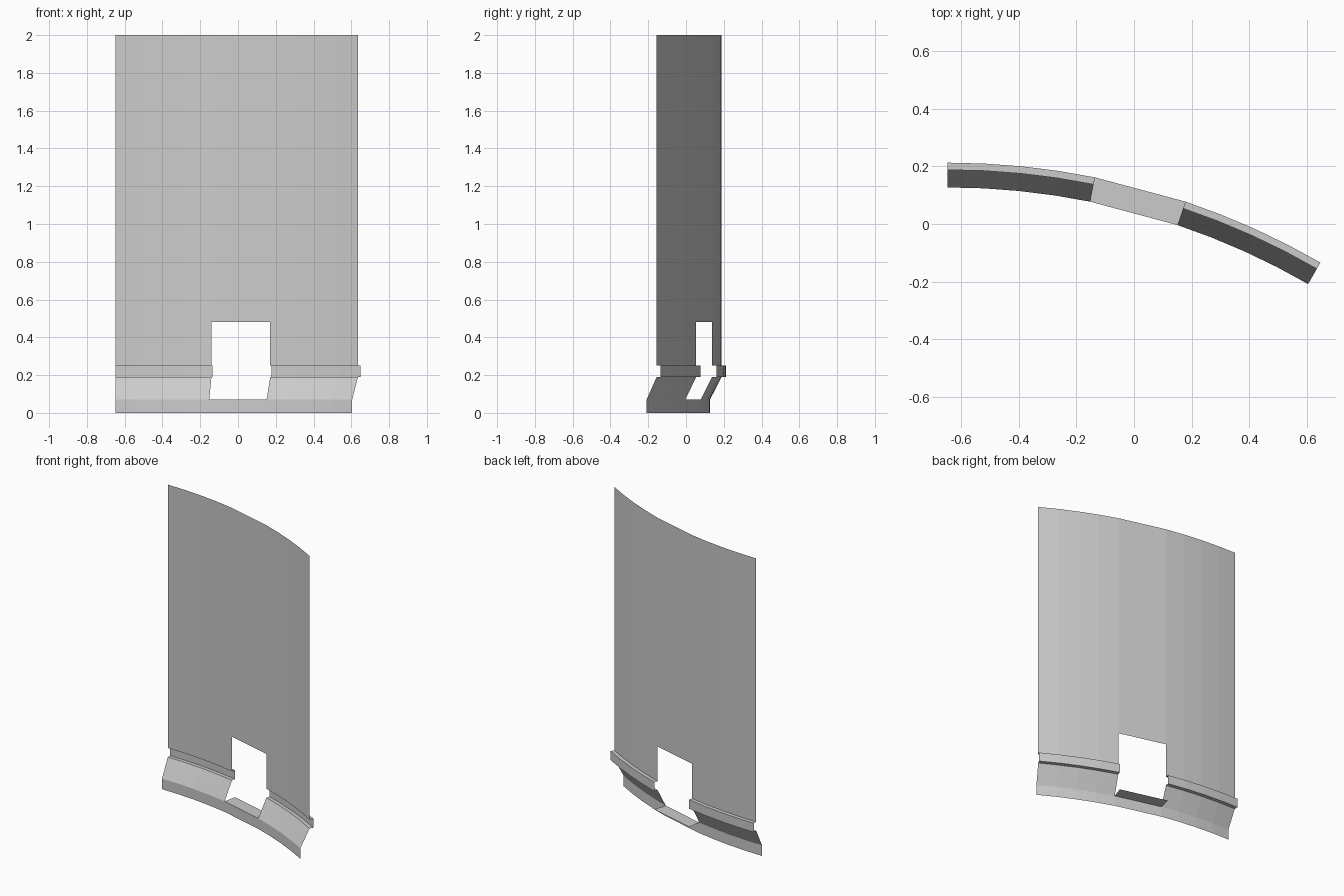
import bpy, bmesh
from math import sin, cos, radians

if "Cube" in bpy.data.objects:
    bpy.data.objects.remove(bpy.data.objects["Cube"])

# Curved wall panel: 30 degree sweep of an open profile about a vertical axis
CX, CY = -0.6475, -2.377
R_BASE, R_WALL, R_GROOVE = 2.504, 2.565, 2.59
A0, A1, A_END = 11.4, 18.6, 30.0      # opening lies between A0 and A1
SEG = 4

# profile as (radius, height), bottom to top
PROFILE = [(R_BASE, 0), (R_BASE, 0.07), (R_WALL, 0.19), (R_GROOVE, 0.19),
           (R_GROOVE, 0.25), (R_WALL, 0.25), (R_WALL, 0.48), (R_WALL, 2.0)]
ANGLES = ([A0 * i / SEG for i in range(SEG + 1)] +
          [A1 + (A_END - A1) * i / SEG for i in range(SEG + 1)])


def point(r, a, z):
    a = radians(a)
    return (CX + r * sin(a), CY + r * cos(a), z)


def make_object(name, bm):
    mesh = bpy.data.meshes.new(name)
    bm.to_mesh(mesh)
    bm.free()
    ob = bpy.data.objects.new(name, mesh)
    bpy.context.collection.objects.link(ob)
    return ob


# wall sheet with base skirt, slope, recessed groove and doorway opening
bm = bmesh.new()
grid = [[bm.verts.new(point(r, a, z)) for r, z in PROFILE] for a in ANGLES]
for i in range(len(ANGLES) - 1):
    for j in range(len(PROFILE) - 1):
        if i == SEG and 1 <= j <= 5:      # opening
            continue
        bm.faces.new((grid[i][j], grid[i + 1][j],
                      grid[i + 1][j + 1], grid[i][j + 1]))

# flat sill at the bottom of the opening
back = [bm.verts.new(point(R_GROOVE, a, 0.07)) for a in (A0, A1)]
bm.faces.new((grid[SEG][1], grid[SEG + 1][1], back[1], back[0]))
make_object("curved_wall_panel", bm)
